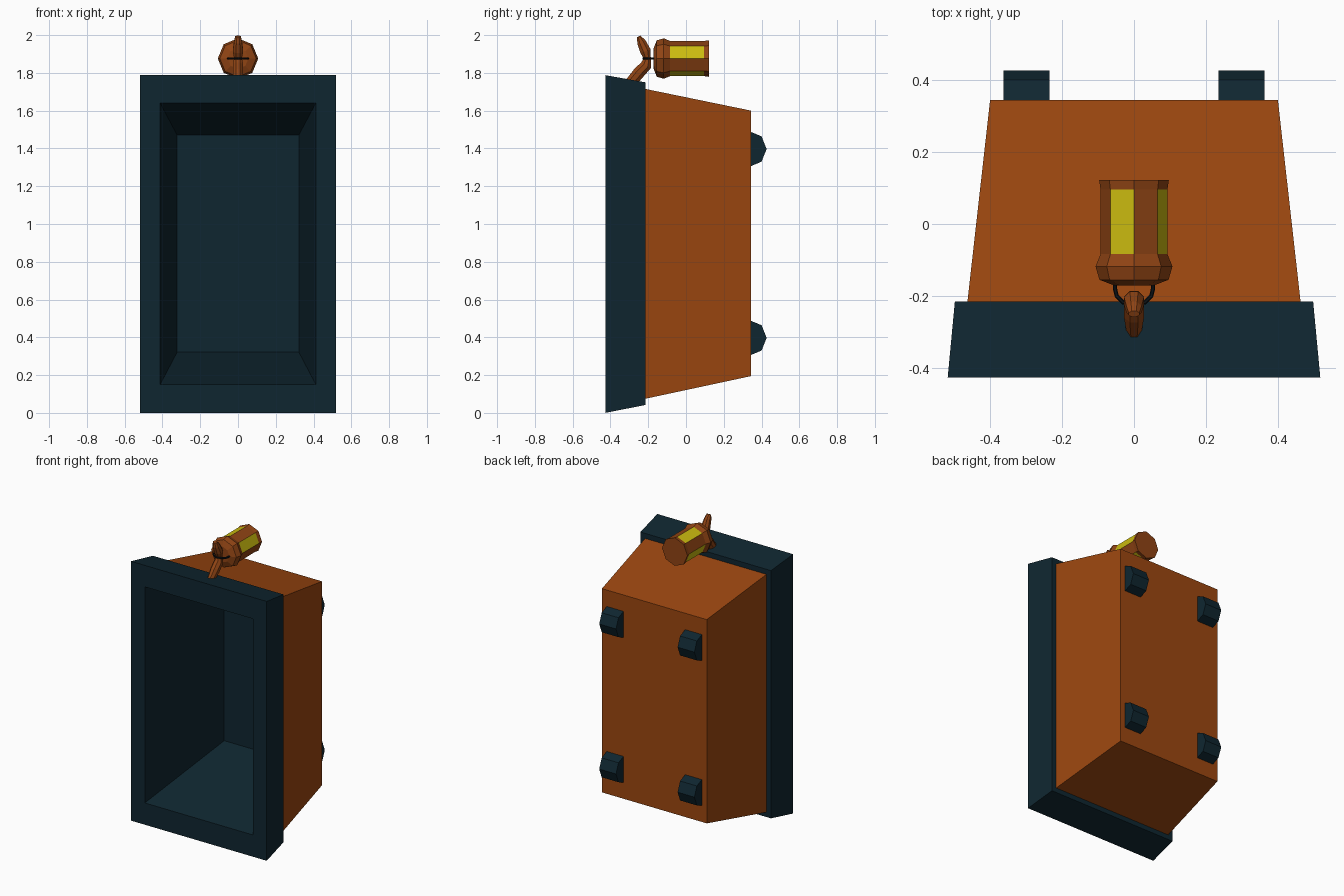
import bpy, bmesh, math
from mathutils import Vector

if "Cube" in bpy.data.objects:
    bpy.data.objects.remove(bpy.data.objects["Cube"])


def material(name, rgb):
    m = bpy.data.materials.new(name)
    m.diffuse_color = (*rgb, 1)
    m.use_nodes = True
    m.node_tree.nodes["Principled BSDF"].inputs["Base Color"].default_value = m.diffuse_color
    return m


ORANGE = material("burnt orange", (0.33, 0.062, 0.005))
BROWN = material("copper brown", (0.28, 0.058, 0.007))
NAVY = material("dark navy", (0.0048, 0.0194, 0.0296))
YELLOW = material("yellow glass", (0.60, 0.50, 0.005))
BLACK = material("black wire", (0.004, 0.006, 0.008))


def loft(name, rings, mats, cap_start=True, cap_end=True, rule=None):
    """Join successive rings of points; rule(segment, side) gives the material slot."""
    bm = bmesh.new()
    vs = [[bm.verts.new(p) for p in r] for r in rings]
    n = len(rings[0])
    for s, (a, b) in enumerate(zip(vs, vs[1:])):
        for i in range(n):
            j = (i + 1) % n
            f = bm.faces.new((a[i], a[j], b[j], b[i]))
            if rule:
                f.material_index = rule(s, i)
    if cap_start:
        bm.faces.new(vs[0][::-1])
    if cap_end:
        bm.faces.new(vs[-1])
    if cap_start and cap_end:
        bmesh.ops.recalc_face_normals(bm, faces=bm.faces[:])
    me = bpy.data.meshes.new(name)
    bm.to_mesh(me)
    bm.free()
    for m in mats:
        me.materials.append(m)
    ob = bpy.data.objects.new(name, me)
    bpy.context.collection.objects.link(ob)
    return ob


def rect(y, hx, z0, z1):
    return [(-hx, y, z0), (hx, y, z0), (hx, y, z1), (-hx, y, z1)]


def tube(name, pts, radii, widths, sides, mat):
    """Tube along a path; widths run sideways to the path, radii in the other direction."""
    pts = [Vector(p) for p in pts]
    flat_z = all(abs(p.z - pts[0].z) < 1e-6 for p in pts)
    side = Vector((0, 0, 1)) if flat_z else Vector((1, 0, 0))
    rings = []
    for k, p in enumerate(pts):
        t = (pts[min(k + 1, len(pts) - 1)] - pts[max(k - 1, 0)]).normalized()
        up = t.cross(side).normalized()
        angs = [2 * math.pi * (i + 0.5) / sides for i in range(sides)]
        rings.append([p + side * widths[k] * math.cos(a) + up * radii[k] * math.sin(a)
                      for a in angs])
    return loft(name, rings, [mat])


# tapered outer shell
loft("shell", [rect(0.345, 0.40, 0.195, 1.60), rect(-0.215, 0.463, 0.075, 1.715)],
     [ORANGE], cap_end=False)

# rim and hollow lining in one skin
loft("rim_and_lining", [
    rect(-0.215, 0.46, 0.075, 1.715), rect(-0.215, 0.498, 0.042, 1.75),
    rect(-0.427, 0.518, 0.0, 1.788), rect(-0.427, 0.412, 0.15, 1.64),
    rect(0.31, 0.322, 0.322, 1.47)], [NAVY], cap_start=False)

# four feet on the back
foot = [(0.34, -0.092), (0.40, -0.067), (0.427, 0), (0.40, 0.067), (0.34, 0.092)]
for sx, xn in ((-1, "left"), (1, "right")):
    for zc, zn in ((0.397, "lower"), (1.397, "upper")):
        loft(f"foot_{zn}_{xn}",
             [[(sx * 0.299 + d, y, zc + z) for y, z in foot] for d in (-0.064, 0.064)],
             [NAVY])

# octagonal lantern lying on its side, alternate sides glazed
ZC = 1.876
profile = [(0.123, 0.097), (0.096, 0.093), (-0.084, 0.093),
           (-0.118, 0.107), (-0.155, 0.096), (-0.171, 0.055)]
octagon = [(math.cos(i * math.pi / 4), math.sin(i * math.pi / 4)) for i in range(8)]
loft("lantern", [[(r * c, y, ZC + r * s) for c, s in octagon] for y, r in profile],
     [BROWN, YELLOW], rule=lambda s, i: int(s == 1 and i % 2 == 0))

# wire bail of the lantern
bail = [(-0.052, -0.16), (-0.053, -0.18), (-0.048, -0.20), (-0.03, -0.218), (0, -0.226),
        (0.03, -0.218), (0.048, -0.20), (0.053, -0.18), (0.052, -0.16)]
tube("bail", [(x, y, ZC) for x, y in bail], [0.006] * 9, [0.006] * 9, 6, BLACK)

# curved hook holding the bail, rooted in the rim
tube("hook", [(0, -0.25, 1.993), (0, -0.237, 1.965), (0, -0.214, 1.915), (0, -0.205, 1.876),
              (0, -0.212, 1.84), (0, -0.25, 1.80), (0, -0.295, 1.745)],
     [0.010, 0.025, 0.031, 0.020, 0.032, 0.034, 0.032],
     [0.016, 0.023, 0.030, 0.022, 0.030, 0.030, 0.022], 8, BROWN)
